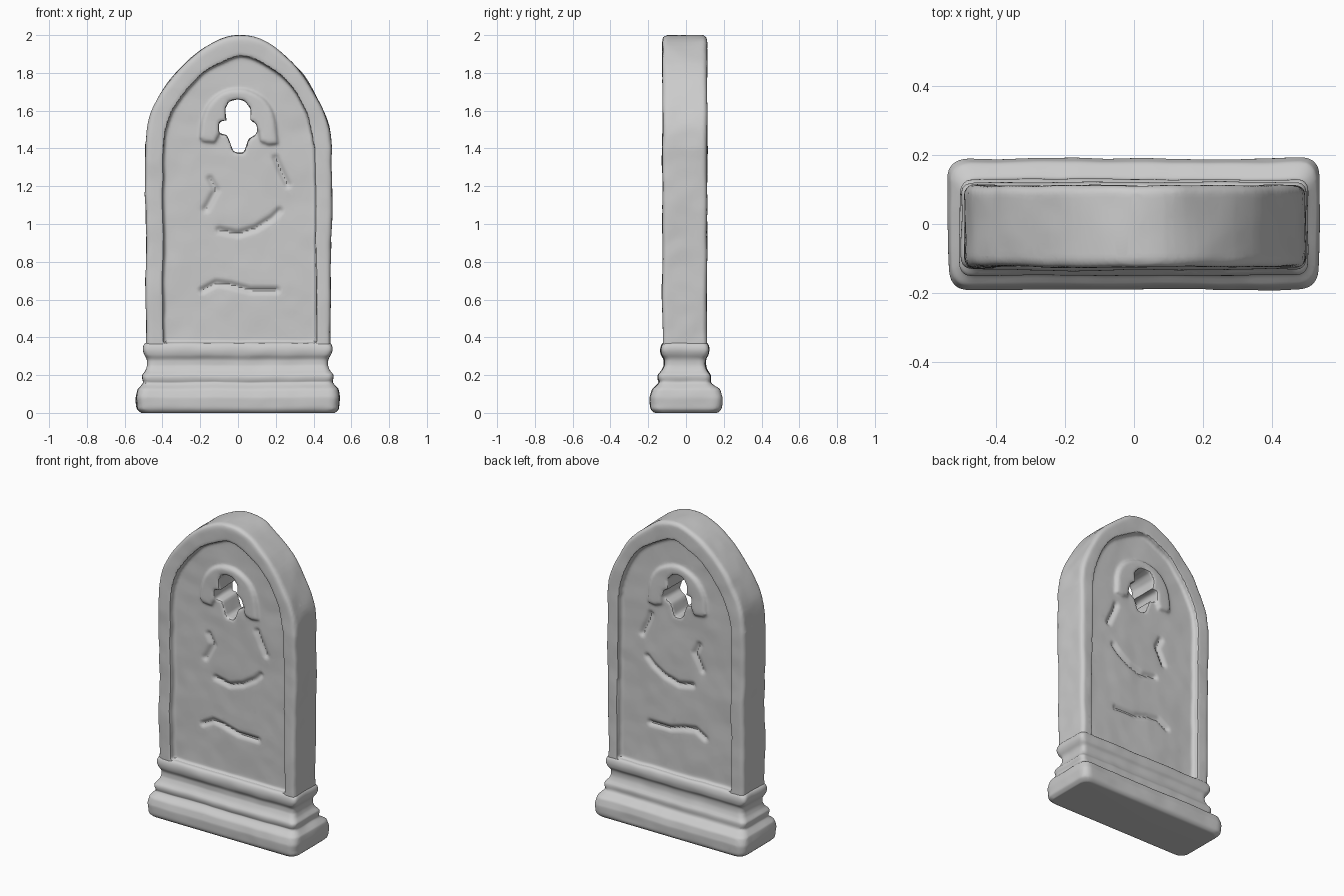
import bpy, bmesh, math
from mathutils import Vector, noise

if "Cube" in bpy.data.objects:
    bpy.data.objects.remove(bpy.data.objects["Cube"])

stone = bpy.data.materials.new("grey stone")
stone.diffuse_color = (0.6, 0.6, 0.6, 1)
stone.use_nodes = True
stone.node_tree.nodes["Principled BSDF"].inputs["Base Color"].default_value = stone.diffuse_color


def add_object(name, bm):
    bmesh.ops.recalc_face_normals(bm, faces=bm.faces)
    mesh = bpy.data.meshes.new(name)
    bm.to_mesh(mesh)
    bm.free()
    ob = bpy.data.objects.new(name, mesh)
    bpy.context.collection.objects.link(ob)
    mesh.materials.append(stone)
    return ob


def spline(pts, steps=5):
    """Smooth open curve through the given points."""
    p = [Vector(q) for q in pts]
    p = [2 * p[0] - p[1]] + p + [2 * p[-1] - p[-2]]
    out = []
    for a, b, c, d in zip(p, p[1:], p[2:], p[3:]):
        for i in range(steps):
            t = i / steps
            out.append(0.5 * (2 * b + (c - a) * t + (2 * a - 5 * b + 4 * c - d) * t * t
                              + (3 * b - a - 3 * c + d) * t ** 3))
    return out + [p[-2]]


def prism(name, outline, y0, y1):
    """Extrude an x-z outline along y."""
    bm = bmesh.new()
    f = bm.faces.new([bm.verts.new((x, y0, z)) for x, z in outline])
    r = bmesh.ops.extrude_face_region(bm, geom=[f])
    for v in r["geom"]:
        if isinstance(v, bmesh.types.BMVert):
            v.co.y = y1
    return add_object(name, bm)


def boolean(ob, other, op):
    m = ob.modifiers.new(op, "BOOLEAN")
    m.operation, m.object, m.solver = op, other, "EXACT"
    other.hide_render = True


def bake(ob):
    bpy.context.view_layer.update()
    dg = bpy.context.evaluated_depsgraph_get()
    mesh = bpy.data.meshes.new_from_object(ob.evaluated_get(dg))
    ob.modifiers.clear()
    ob.data = mesh


def soften(ob, voxel):
    m = ob.modifiers.new("remesh", "REMESH")
    m.mode, m.voxel_size = "VOXEL", voxel
    m = ob.modifiers.new("smooth", "SMOOTH")
    m.factor, m.iterations = 0.5, 3
    bake(ob)


def weather(ob, amount):
    """Uneven, hand-carved surface."""
    for v in ob.data.vertices:
        d = noise.noise_vector(v.co * 4) + 0.5 * noise.noise_vector(v.co * 11)
        flat = min(1, v.co.z / 0.04)
        v.co += Vector((d.x, d.y * 0.7, d.z * 0.5)) * amount * flat
        v.co.z = min(2.0, max(0.0, v.co.z))


def finish(ob):
    m = ob.modifiers.new("decimate", "DECIMATE")
    m.ratio = 0.35
    bake(ob)
    if not ob.data.materials:
        ob.data.materials.append(stone)
    bpy.context.view_layer.objects.active = ob
    bpy.ops.object.select_all(action="DESELECT")
    ob.select_set(True)
    bpy.ops.object.shade_smooth_by_angle(angle=math.radians(35))


# Slab with pointed arch
arch = spline([(-.49, 1.42), (-.465, 1.57), (-.385, 1.73), (-.27, 1.86), (-.12, 1.965),
               (.01, 2.0), (.15, 1.965), (.32, 1.82), (.42, 1.67), (.48, 1.53), (.497, 1.4)])
slab = prism("headstone_slab", [(-.485, .33)] + arch + [(.49, .33)], -.125, .112)
m = slab.modifiers.new("bevel", "BEVEL")
m.width, m.segments = .022, 2

# Recessed panel on both faces
niche = spline([(-.395, 1.4), (-.38, 1.51), (-.32, 1.645), (-.2, 1.785), (-.09, 1.85), (.02, 1.89),
                (.14, 1.845), (.275, 1.74), (.365, 1.58), (.405, 1.4)])
niche = [(-.395, .37)] + niche + [(.415, .37)]
helpers = [prism("front_recess_cutter", niche, -.3, -.088),
           prism("back_recess_cutter", niche, .076, .3)]
for h in helpers:
    boolean(slab, h, "DIFFERENCE")

# Raised broken ring around the opening
ring = spline([(-.2, 1.46), (-.185, 1.57), (-.12, 1.67), (0, 1.71), (.12, 1.67),
               (.185, 1.58), (.205, 1.43)])
ring += [(.16, 1.425), (.12, 1.44), (.11, 1.5), (0, 1.52), (-.09, 1.5), (-.12, 1.435), (-.18, 1.44)]
helpers.append(prism("ring_helper", ring, -.108, .096))
boolean(slab, helpers[-1], "UNION")

# Leaf-shaped opening through the slab
hole = [(0, 1.66), (-.045, 1.65), (-.068, 1.61), (-.06, 1.55), (-.1, 1.545), (-.1, 1.48),
        (-.055, 1.47), (-.025, 1.38), (.03, 1.375), (.055, 1.45), (.1, 1.48), (.1, 1.53),
        (.065, 1.55), (.07, 1.61), (.04, 1.65)]
helpers.append(prism("opening_cutter", hole, -.4, .4))
boolean(slab, helpers[-1], "DIFFERENCE")
soften(slab, .01)
for h in helpers:
    bpy.data.objects.remove(h)

# Worn cracks on both panel faces
cracks = [[(-.15, 1.24), (-.12, 1.18), (-.17, 1.08)],
          [(-.1, .97), (0, .95), (.1, .98), (.18, 1.03), (.22, 1.07)],
          [(.2, 1.35), (.22, 1.3), (.26, 1.21)],
          [(-.19, .65), (-.12, .69), (-.04, .68), (.06, .65), (.2, .65)]]
segments = [(Vector(a), Vector(b)) for c in cracks for a, b in zip(c, c[1:])]
for v in slab.data.vertices:
    if abs(v.co.x) < .35 and .5 < v.co.z < 1.42 and .06 < abs(v.co.y) < .1:
        p = Vector((v.co.x, v.co.z))
        near = 1.0
        for a, b in segments:
            t = max(0, min(1, (p - a).dot(b - a) / (b - a).length_squared))
            near = min(near, (p - a.lerp(b, t)).length)
        v.co.y -= math.copysign(.016 * math.exp(-(near / .016) ** 2), v.co.y)
weather(slab, .007)
finish(slab)


# Moulded plinth: stacked rounded rectangles
def rounded_rect(hx, hy, r, cy, z):
    out = []
    for k, (sx, sy) in enumerate([(1, 1), (-1, 1), (-1, -1), (1, -1)]):
        for i in range(5):
            a = math.pi / 2 * (k + i / 4)
            out.append((sx * (hx - r) + r * math.cos(a), cy + sy * (hy - r) + r * math.sin(a), z))
    return out


levels = [(0, .515, .17, .05, 0), (.02, .535, .187, .05, 0), (.08, .54, .19, .05, 0),
          (.125, .532, .178, .05, 0), (.15, .51, .145, .04, -.005), (.165, .497, .13, .03, -.01),
          (.175, .505, .14, .03, -.01), (.2, .507, .14, .03, -.01), (.222, .487, .122, .03, -.008),
          (.25, .477, .11, .03, -.006), (.285, .478, .11, .03, -.006), (.305, .492, .124, .03, -.006),
          (.33, .502, .129, .03, -.006), (.355, .5, .126, .03, -.006), (.372, .488, .115, .03, -.006)]
bm = bmesh.new()
rings = [[bm.verts.new(c) for c in rounded_rect(hx, hy, r, cy, z)] for z, hx, hy, r, cy in levels]
for low, high in zip(rings, rings[1:]):
    n = len(low)
    for i in range(n):
        bm.faces.new((low[i], low[(i + 1) % n], high[(i + 1) % n], high[i]))
bm.faces.new(rings[0])
bm.faces.new(rings[-1])
plinth = add_object("moulded_plinth", bm)
soften(plinth, .009)
weather(plinth, .007)
finish(plinth)
